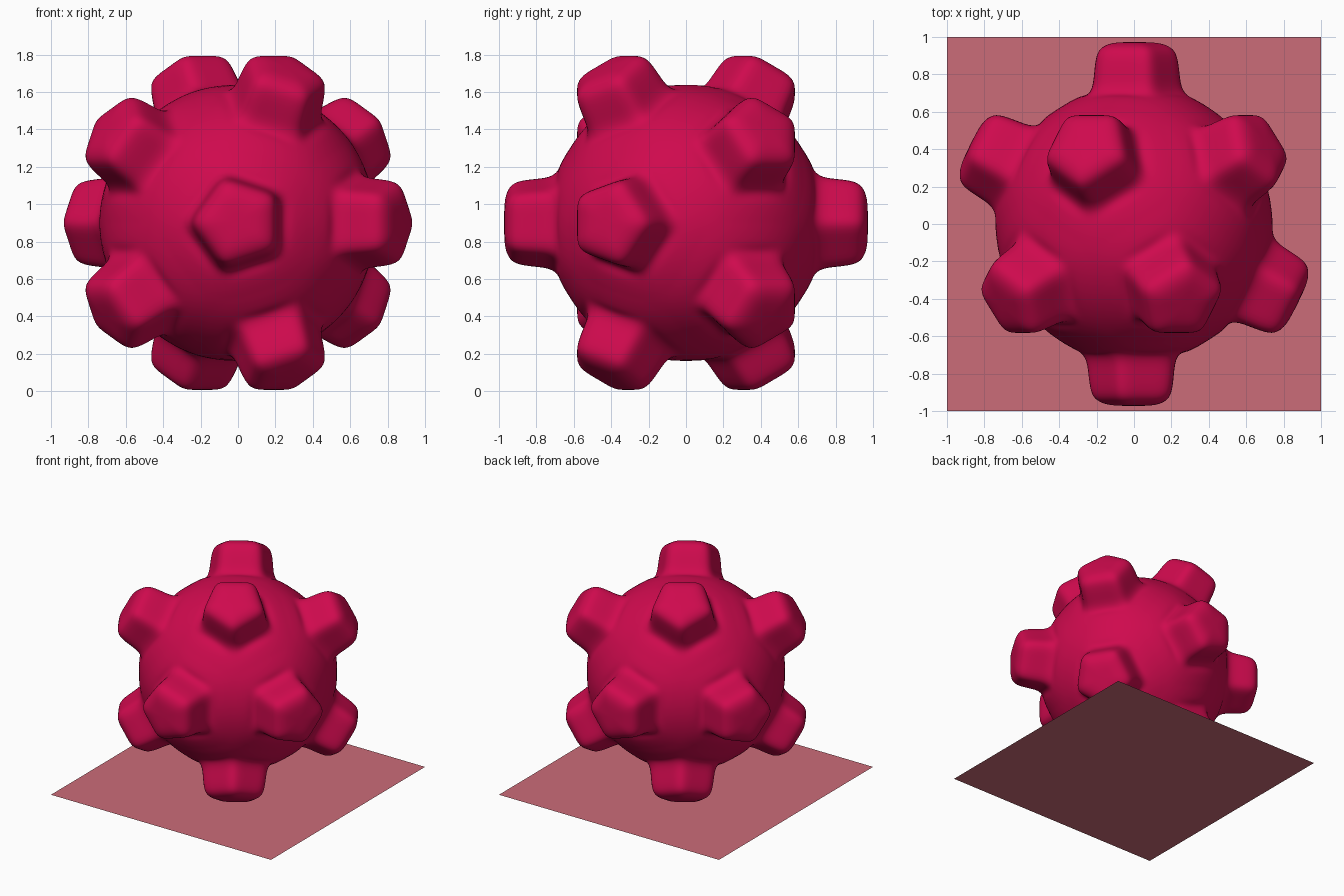
import bpy, bmesh, math
from mathutils import Vector

if "Cube" in bpy.data.objects:
    bpy.data.objects.remove(bpy.data.objects["Cube"])


def finish(name, bm, color):
    mesh = bpy.data.meshes.new(name)
    bm.to_mesh(mesh)
    bm.free()
    obj = bpy.data.objects.new(name, mesh)
    bpy.context.collection.objects.link(obj)
    mat = bpy.data.materials.new(name + "_color")
    mat.diffuse_color = color
    mat.use_nodes = True
    mat.node_tree.nodes["Principled BSDF"].inputs["Base Color"].default_value = mat.diffuse_color
    mesh.materials.append(mat)
    return obj


# Twelve knob directions: poles along y plus two staggered rings of five
half = [Vector((0, -1, 0))]
for k in range(5):
    a = math.radians(72 * k)
    half.append(Vector((2 * math.cos(a), -1, 2 * math.sin(a))) / math.sqrt(5))
axes = half + [-v for v in half]

BODY = 0.745
EDGE = math.tan(math.radians(37.377))      # reach of a dodecahedron corner
SEG = 3                                    # segments per pentagon side
# Knob profile: corner radius, height from the body centre
KNOB = [(0.08, 0.972), (0.165, 0.967), (0.235, 0.935), (0.255, 0.875),
        (0.264, 0.80), (0.272, 0.735), (0.30, 0.69)]
# Body rings, as fractions of the way out to the pentagon border
BODY_RINGS = [0.68, 0.79, 0.9, 1.0]

bm = bmesh.new()
for axis in axes:
    near = min((b for b in axes if b != axis), key=lambda b: (b - axis).length)
    u = (near - axis * near.dot(axis)).normalized()
    w = axis.cross(u)
    corners = [u * math.cos(math.radians(36 + 72 * k)) +
               w * math.sin(math.radians(36 + 72 * k)) for k in range(5)]
    outline = [corners[k].lerp(corners[(k + 1) % 5], s / SEG)
               for k in range(5) for s in range(SEG)]
    rings = [[axis * h + p * r for p in outline] for r, h in KNOB]
    rings += [[(axis + p * EDGE * f).normalized() * BODY for p in outline]
              for f in BODY_RINGS]
    rings = [[bm.verts.new(p) for p in ring] for ring in rings]
    top = bm.verts.new(axis * 0.973)
    n = len(outline)
    for i in range(n):
        j = (i + 1) % n
        bm.faces.new((top, rings[0][i], rings[0][j]))
        for a, b in zip(rings, rings[1:]):
            bm.faces.new((a[i], b[i], b[j], a[j]))

# Weld the twelve patches into one closed knobbed ball
bmesh.ops.remove_doubles(bm, verts=bm.verts[:], dist=0.001)
bmesh.ops.recalc_face_normals(bm, faces=bm.faces[:])
for f in bm.faces:
    f.smooth = True
ball = finish("knobbed_ball", bm, (0.62, 0.003, 0.075, 1))
ball.location.z = 0.9
sub = ball.modifiers.new("smooth", "SUBSURF")
sub.levels = sub.render_levels = 2

# Flat square base sheet
bm = bmesh.new()
bmesh.ops.create_grid(bm, x_segments=1, y_segments=1, size=1)
finish("base_sheet", bm, (0.6, 0.15, 0.19, 1))
